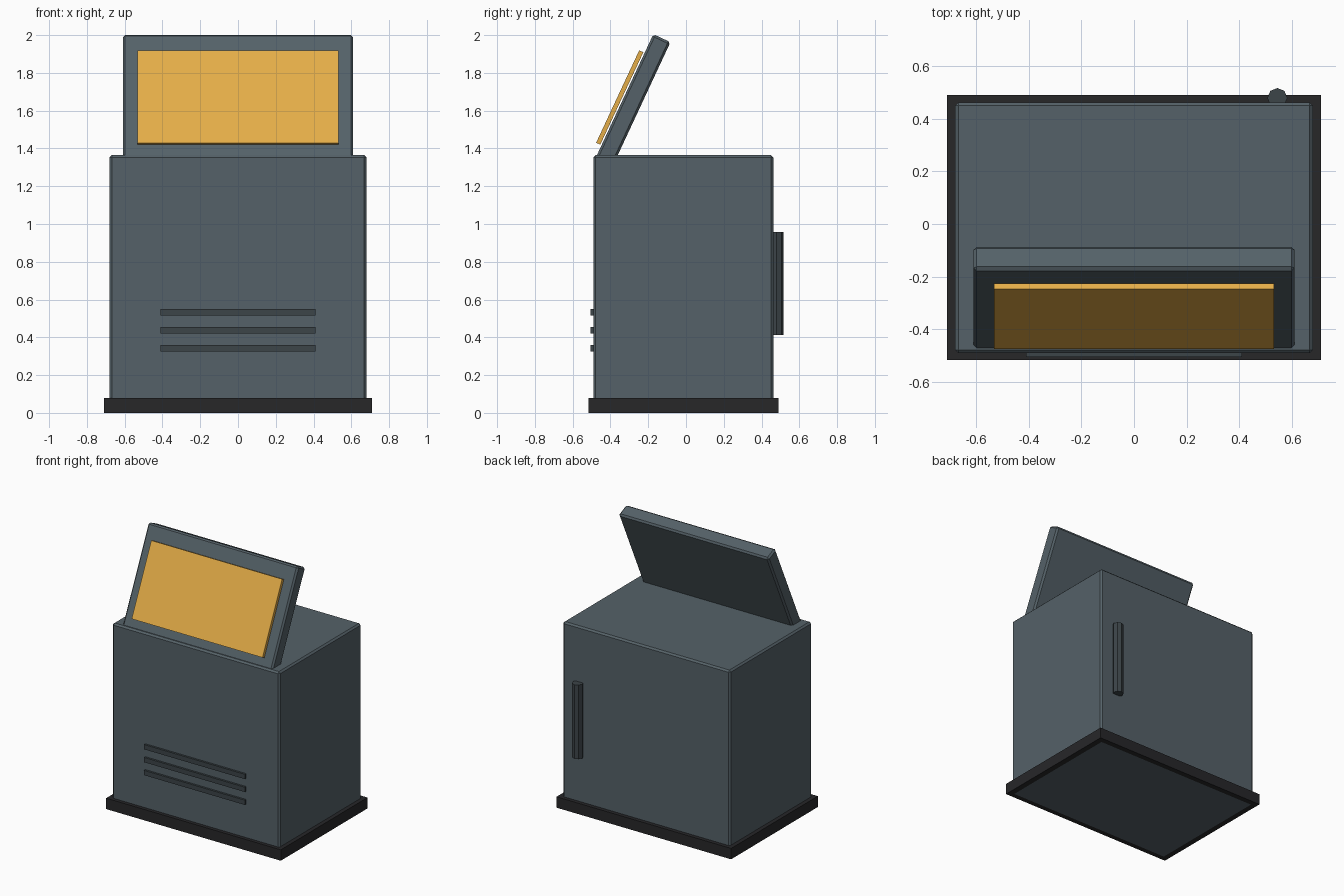
import bpy
import math
from mathutils import Vector

if "Cube" in bpy.data.objects:
    bpy.data.objects.remove(bpy.data.objects["Cube"])


def material(name, rgb):
    m = bpy.data.materials.new(name)
    m.diffuse_color = (*rgb, 1)
    m.use_nodes = True
    m.node_tree.nodes["Principled BSDF"].inputs["Base Color"].default_value = m.diffuse_color
    return m


SLATE = material("slate", (0.09, 0.12, 0.138))
DARK = material("dark_trim", (0.045, 0.058, 0.065))
BLACK = material("black_base", (0.02, 0.02, 0.022))
AMBER = material("amber_glass", (0.78, 0.42, 0.065))


def box(name, centre, size, mat, bevel=0, tilt=0):
    bpy.ops.mesh.primitive_cube_add(size=1, location=centre)
    ob = bpy.context.object
    ob.name = name
    ob.scale = size
    bpy.ops.object.transform_apply(location=False, rotation=False, scale=True)
    ob.rotation_euler.x = tilt
    if bevel:
        mod = ob.modifiers.new("edge", 'BEVEL')
        mod.width = bevel
        mod.segments = 1
    ob.data.materials.append(mat)
    return ob


# Plinth and cabinet
box("plinth", (0, -0.0135, 0.04), (1.42, 1.007, 0.08), BLACK)
box("cabinet", (0, -0.0145, 0.6825), (1.36, 0.953, 1.365), SLATE, 0.012)

# Tilted console housing and display, placed from the housing's top front edge
tilt = math.radians(25)
up = Vector((0, math.sin(tilt), math.cos(tilt)))
out = Vector((0, -math.cos(tilt), math.sin(tilt)))
top_edge = Vector((0, -0.173, 2.005))
box("display_housing", top_edge - up * 0.375 - out * 0.05,
    (1.22, 0.10, 0.75), SLATE, 0.012, -tilt)
box("display_screen", top_edge - up * 0.379 + out * 0.0195,
    (1.064, 0.024, 0.54), AMBER, 0, -tilt)

# Front vent slats
for i in range(3):
    box(f"vent_slat_{i + 1}", (0, -0.491, 0.343 + i * 0.095),
        (0.82, 0.03, 0.035), DARK)

# Octagonal rear door handle
bpy.ops.mesh.primitive_cylinder_add(vertices=8, radius=0.038, depth=0.545,
                                    location=(0.545, 0.479, 0.6855))
handle = bpy.context.object
handle.name = "rear_handle"
handle.data.materials.append(DARK)
